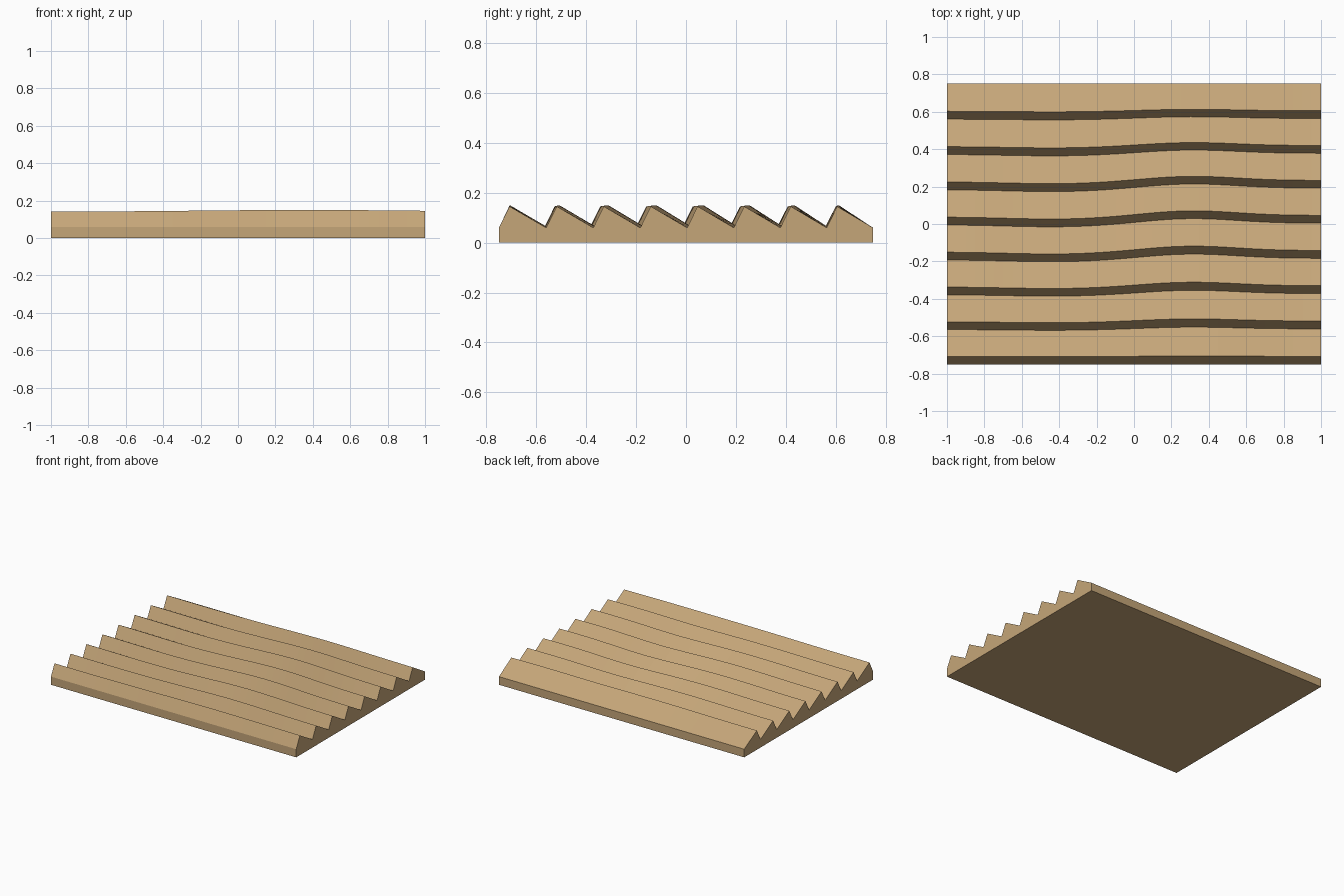
import bpy, bmesh
from math import sin, cos, pi, exp

if "Cube" in bpy.data.objects:
    bpy.data.objects.remove(bpy.data.objects["Cube"])

LENGTH, WIDTH = 2.0, 1.5
TEETH, SEGMENTS = 8, 40
BASE = 0.06
PITCH = WIDTH / TEETH


def sway(x):
    # sideways drift of the ridges along the panel
    return (0.028 * exp(-((x - 0.3) / 0.35) ** 2)
            - 0.014 * exp(-((x + 0.4) / 0.4) ** 2) + 0.004 * x)


def section(x):
    # sawtooth outline: steep front side, gentle back side
    crest = 0.146 + 0.004 * sin(2.6 * (x + 0.25))
    saw = []
    for k in range(TEETH):
        y = -WIDTH / 2 + k * PITCH
        saw += [(y, BASE), (y + 0.042, crest)]
    saw.append((WIDTH / 2, BASE))
    # drift fades out toward the straight front and back edges
    saw = [(y + sway(x) * cos(pi * y / WIDTH), z) for y, z in saw]
    floor = [(y, 0.0) for y, z in reversed(saw[::2])]
    return [(x, y, z) for y, z in saw + floor]


# Ridged panel: loft the outline along x
bm = bmesh.new()
rings = [[bm.verts.new(p) for p in section(-LENGTH / 2 + LENGTH * i / SEGMENTS)]
         for i in range(SEGMENTS + 1)]
for a, b in zip(rings, rings[1:]):
    for j in range(len(a)):
        n = (j + 1) % len(a)
        bm.faces.new((a[j], b[j], b[n], a[n]))

# End caps
bm.faces.new(rings[0])
bm.faces.new(rings[-1][::-1])
bmesh.ops.recalc_face_normals(bm, faces=bm.faces)

mesh = bpy.data.meshes.new("ridged_panel")
bm.to_mesh(mesh)
bm.free()
panel = bpy.data.objects.new("ridged_panel", mesh)
bpy.context.collection.objects.link(panel)

# Tan wood colour
tan = bpy.data.materials.new("tan")
tan.diffuse_color = (0.56, 0.38, 0.19, 1)
tan.use_nodes = True
tan.node_tree.nodes["Principled BSDF"].inputs["Base Color"].default_value = tan.diffuse_color
mesh.materials.append(tan)
